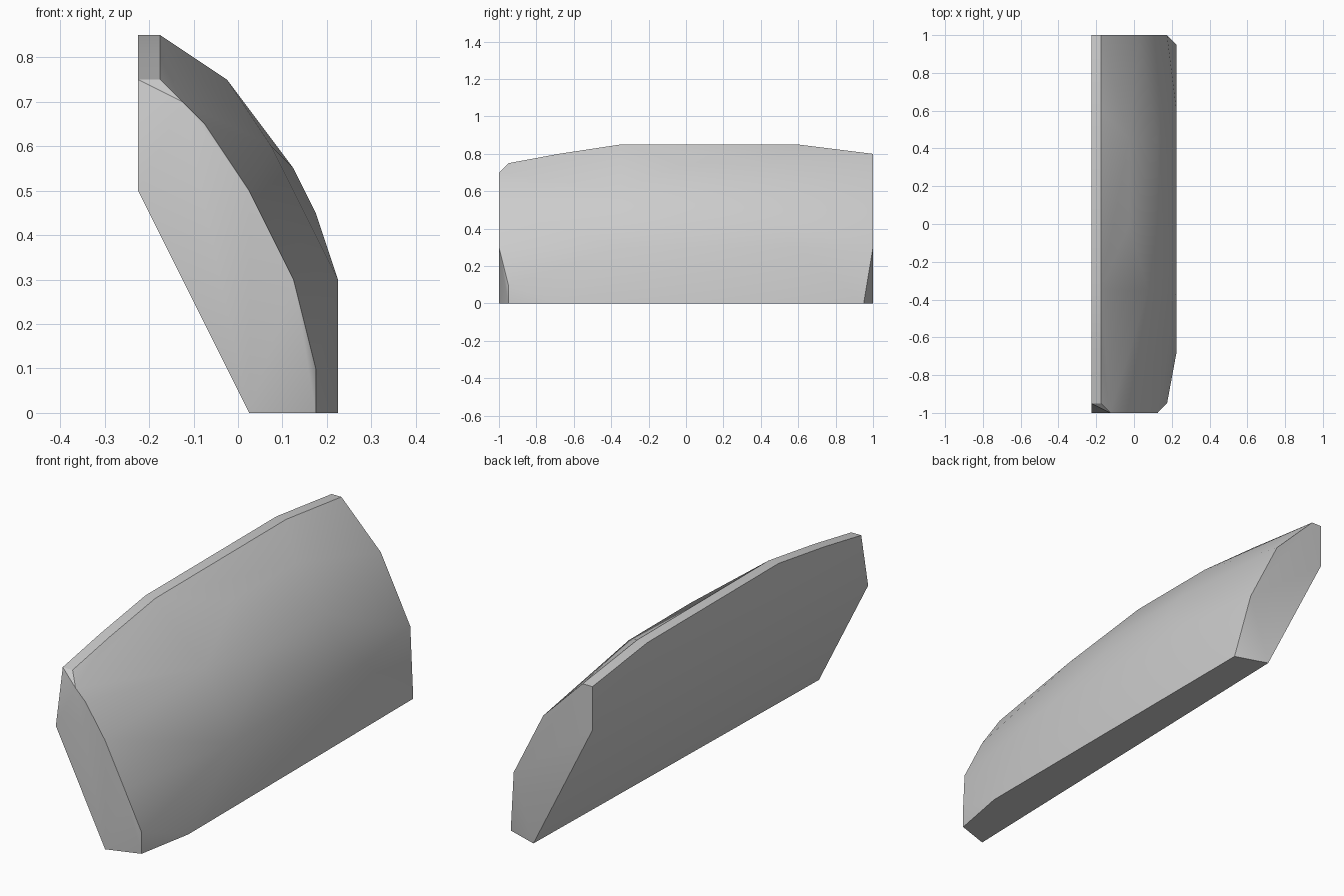
import bpy, bmesh
from math import radians

cube = bpy.data.objects.get("Cube")
if cube:
    bpy.data.objects.remove(cube, do_unlink=True)

stone = bpy.data.materials.new("plain_grey")
stone.use_nodes = True
grey = (0.6, 0.6, 0.6, 1)
stone.diffuse_color = grey
stone.node_tree.nodes["Principled BSDF"].inputs["Base Color"].default_value = grey

# Cross-sections along the length: y, then (x, z) corners
sections = [
    # front end
    (-1, [(-.225, .5), (.025, 0), (.125, .3), (.025, .5), (-.075, .65), (-.125, .7)]),
    # chamfer behind the front end
    (-.95, [(-.225, .75), (-.175, .75), (.175, 0), (.175, .1)]),
    (-.68, [(-.225, .8), (-.175, .8), (.225, 0)]),
    # full-height middle
    (-.35, [(-.225, .85), (-.175, .85), (.075, .6), (.225, .3)]),
    (0, [(-.025, .75), (.125, .55), (.175, .45)]),
    (.45, [(-.025, .75), (.125, .55), (.175, .45)]),
    (.6, [(-.225, .85), (-.175, .85), (.225, .3)]),
    # chamfer and back end
    (.95, [(.225, 0)]),
    (1, [(-.225, .6), (.075, 0), (.175, .3), (.025, .6), (-.175, .8), (-.225, .8)]),
]

# Wrap the sections in one convex skin
bm = bmesh.new()
for y, corners in sections:
    for x, z in corners:
        bm.verts.new((x, y, z))
hull = bmesh.ops.convex_hull(bm, input=bm.verts[:])
inside = {v for v in hull["geom_interior"] + hull["geom_unused"]
          if isinstance(v, bmesh.types.BMVert)}
bmesh.ops.delete(bm, geom=list(inside), context='VERTS')
bmesh.ops.dissolve_limit(bm, angle_limit=radians(.5), verts=bm.verts[:], edges=bm.edges[:])
bmesh.ops.recalc_face_normals(bm, faces=bm.faces[:])

mesh = bpy.data.meshes.new("curved_block")
bm.to_mesh(mesh)
bm.free()
mesh.materials.append(stone)
block = bpy.data.objects.new("curved_block", mesh)
bpy.context.collection.objects.link(block)

# Smooth outer curve, crisp end and base edges
bpy.ops.object.select_all(action='DESELECT')
block.select_set(True)
bpy.context.view_layer.objects.active = block
bpy.ops.object.shade_smooth_by_angle(angle=radians(30))
